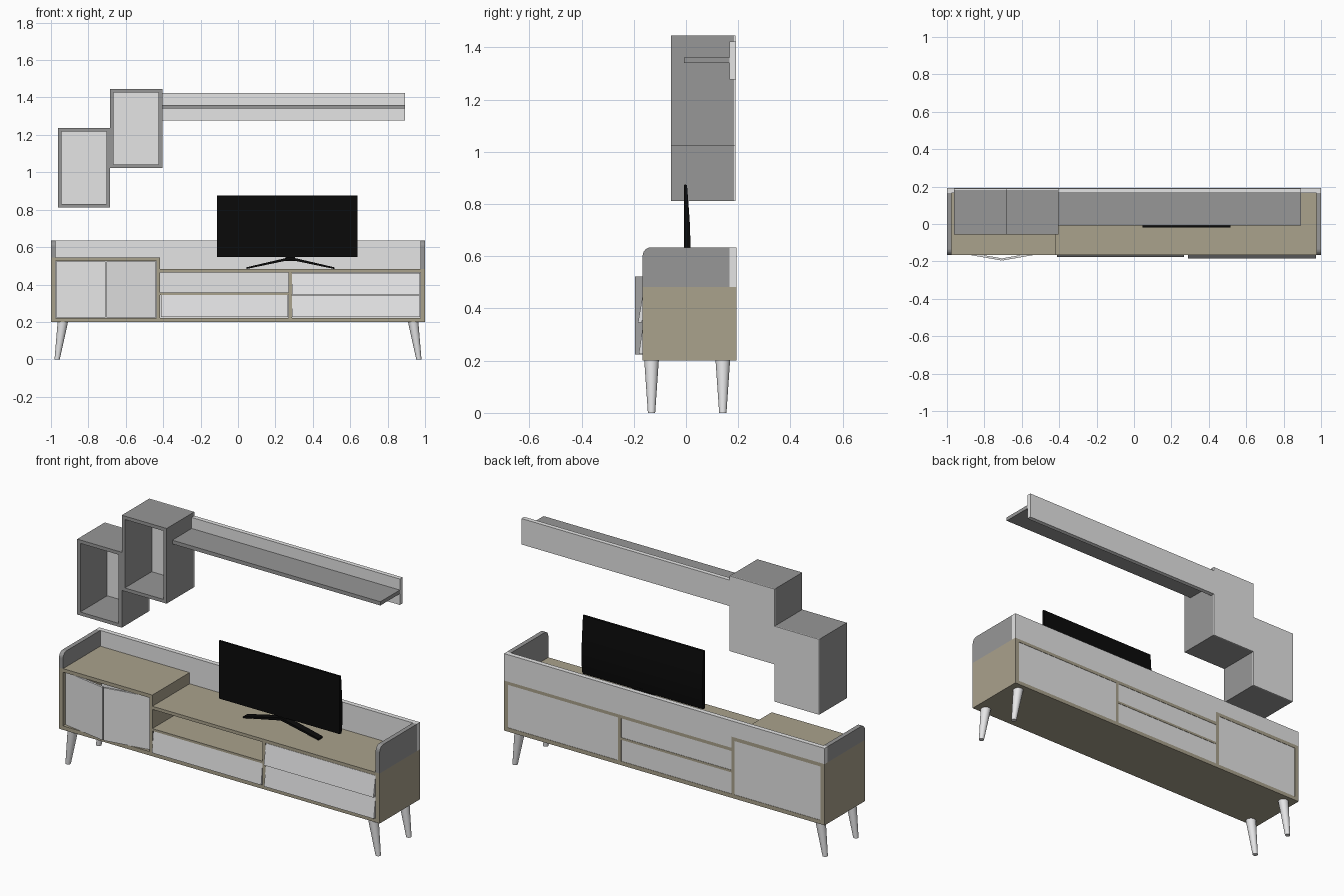
import bpy, bmesh, math
from mathutils import Vector

if "Cube" in bpy.data.objects:
    bpy.data.objects.remove(bpy.data.objects["Cube"])


def mat(name, r, g, b):
    m = bpy.data.materials.new(name)
    m.diffuse_color = (r, g, b, 1)
    m.use_nodes = True
    m.node_tree.nodes["Principled BSDF"].inputs["Base Color"].default_value = m.diffuse_color
    return m


TAN = mat("tan wood", 0.40, 0.36, 0.265)
GREY = mat("mid grey", 0.31, 0.31, 0.31)
LIGHT = mat("light grey", 0.78, 0.78, 0.78)
WHITE = mat("white", 0.82, 0.82, 0.83)
BLACK = mat("black", 0.003, 0.003, 0.003)


def finish(name, bm, m):
    bmesh.ops.recalc_face_normals(bm, faces=bm.faces)
    me = bpy.data.meshes.new(name)
    bm.to_mesh(me)
    bm.free()
    me.materials.append(m)
    ob = bpy.data.objects.new(name, me)
    bpy.context.collection.objects.link(ob)
    return ob


def prism(name, pts, lo, hi, m, axis="x"):
    """Extrude a profile: (y, z) points along x, or (x, y) points along z, or (x, z) along y."""
    def place(p, t):
        return {"x": (t, p[0], p[1]), "z": (p[0], p[1], t), "y": (p[0], t, p[1])}[axis]
    bm = bmesh.new()
    a = [bm.verts.new(place(p, lo)) for p in pts]
    b = [bm.verts.new(place(p, hi)) for p in pts]
    bm.faces.new(a)
    bm.faces.new(b[::-1])
    for i in range(len(pts)):
        j = (i + 1) % len(pts)
        bm.faces.new((a[i], a[j], b[j], b[i]))
    return finish(name, bm, m)


def box(name, x0, x1, y0, y1, z0, z1, m):
    return prism(name, [(y0, z0), (y1, z0), (y1, z1), (y0, z1)], x0, x1, m)


F, B = -0.166, 0.193      # cabinet front and back
IN = 0.975                # inner face of the side panels

# Cabinet carcass
box("cabinet_bottom", -IN, IN, F, B, 0.20, 0.222, TAN)
box("cabinet_left_side", -1, -IN, F, B, 0.20, 0.545, TAN)
box("cabinet_right_side", IN, 1, F, B, 0.20, 0.482, TAN)
box("cabinet_raised_top", -IN, -0.418, F, B, 0.525, 0.545, TAN)
box("cabinet_low_top", -0.418, IN, F, B, 0.464, 0.482, TAN)
box("cabinet_left_divider", -0.437, -0.418, F, B, 0.222, 0.525, TAN)
box("cabinet_right_divider", 0.270, 0.288, F, B, 0.222, 0.464, TAN)
box("niche_shelf", -0.418, 0.270, F, B, 0.343, 0.356, TAN)

# Back panels set in the carcass
for name, x0, x1, z0, z1 in [("left", -IN, -0.437, 0.222, 0.525),
                             ("niche", -0.418, 0.270, 0.356, 0.464),
                             ("middle", -0.418, 0.270, 0.222, 0.343),
                             ("right", 0.288, IN, 0.222, 0.464)]:
    box(name + "_back_panel", x0, x1, 0.178, 0.191, z0, z1, LIGHT)

# Upstand: rear strip and rounded end panels
box("rear_strip_left", -1, -0.418, 0.166, B, 0.545, 0.634, LIGHT)
box("rear_strip_right", -0.418, 1, 0.166, B, 0.482, 0.634, LIGHT)
R = 0.032
for name, x0, x1, z0 in [("left_end_panel", -1, -IN, 0.545), ("right_end_panel", IN, 1, 0.482)]:
    arc = [(F + R - R * math.cos(t * math.pi / 12), 0.634 - R + R * math.sin(t * math.pi / 12))
           for t in range(7)]
    prism(name, [(0.166, z0), (F, z0)] + arc + [(0.166, 0.634)], x0, x1, GREY)

# Two doors, slightly ajar, meeting at the middle
HINGE, TIP, T = -0.149, -0.195, 0.012
for name, xh, xt in [("left_door", -0.973, -0.709), ("right_door", -0.439, -0.703)]:
    prism(name, [(xh, HINGE), (xt, TIP), (xt, TIP + T), (xh, HINGE + T)], 0.224, 0.522, LIGHT, "z")

# Drawer fronts, leaning back at the top
for name, x0, x1, z0, z1, out in [("middle_drawer", -0.413, 0.268, 0.225, 0.343, -0.177),
                                  ("right_lower_drawer", 0.289, 0.973, 0.225, 0.341, -0.181),
                                  ("right_upper_drawer", 0.289, 0.973, 0.346, 0.462, -0.184)]:
    prism(name, [(out, z0), (out + 0.015, z0), (-0.149, z1), (-0.164, z1)], x0, x1, WHITE)

# Splayed tapered legs
for sx, side in ((-1, "left"), (1, "right")):
    for y, end in ((-0.132, "front"), (0.141, "rear")):
        bm = bmesh.new()
        n = 24
        rings = []
        for x, z, r in ((0.967, 0.0, 0.014), (0.936, 0.203, 0.028)):
            rings.append([bm.verts.new((sx * x + r * math.cos(2 * math.pi * i / n),
                                        y + r * math.sin(2 * math.pi * i / n), z)) for i in range(n)])
        for i in range(n):
            j = (i + 1) % n
            f = bm.faces.new((rings[0][i], rings[0][j], rings[1][j], rings[1][i]))
        bm.faces.new(rings[0][::-1])
        bm.faces.new(rings[1])
        ob = finish(f"{end}_{side}_leg", bm, WHITE)
        bpy.context.view_layer.objects.active = ob
        ob.select_set(True)
        bpy.ops.object.shade_smooth_by_angle(angle=math.radians(40))
        ob.select_set(False)

# Open wall boxes with thin backs
W = 0.019
for name, x0, x1, z0, z1 in [("low_wall_box", -0.963, -0.685, 0.812, 1.237),
                             ("high_wall_box", -0.685, -0.405, 1.022, 1.446)]:
    y0, y1 = -0.057, 0.183
    box(name + "_left", x0, x0 + W, y0, y1, z0, z1, GREY)
    box(name + "_right", x1 - W, x1, y0, y1, z0, z1, GREY)
    box(name + "_bottom", x0 + W, x1 - W, y0, y1, z0, z0 + W, GREY)
    box(name + "_top", x0 + W, x1 - W, y0, y1, z1 - W, z1, GREY)
    box(name + "_back", x0, x1, y1, 0.189, z0, z1, LIGHT)

# Wall shelf
box("shelf_back", -0.405, 0.893, 0.166, 0.191, 1.277, 1.423, LIGHT)
box("shelf_board", -0.405, 0.893, -0.007, 0.166, 1.340, 1.361, GREY)

# Television: flat front, gently bulged back
prism("television", [(-0.008, 0.547), (0.009, 0.547), (0.016, 0.60), (0.017, 0.66),
                     (0.014, 0.74), (0.004, 0.872), (-0.004, 0.875), (-0.008, 0.872)],
      -0.113, 0.640, BLACK)

# Television stand: neck and two sloping feet
box("stand_neck", 0.255, 0.305, -0.008, 0.012, 0.525, 0.56, BLACK)
for sx, side in ((-1, "left"), (1, "right")):
    pts = [(0.28, 0.532), (0.28 + sx * 0.235, 0.483), (0.28 + sx * 0.235, 0.492), (0.28, 0.547)]
    prism(f"stand_{side}_foot", pts, -0.019, 0.019, BLACK, "y")
